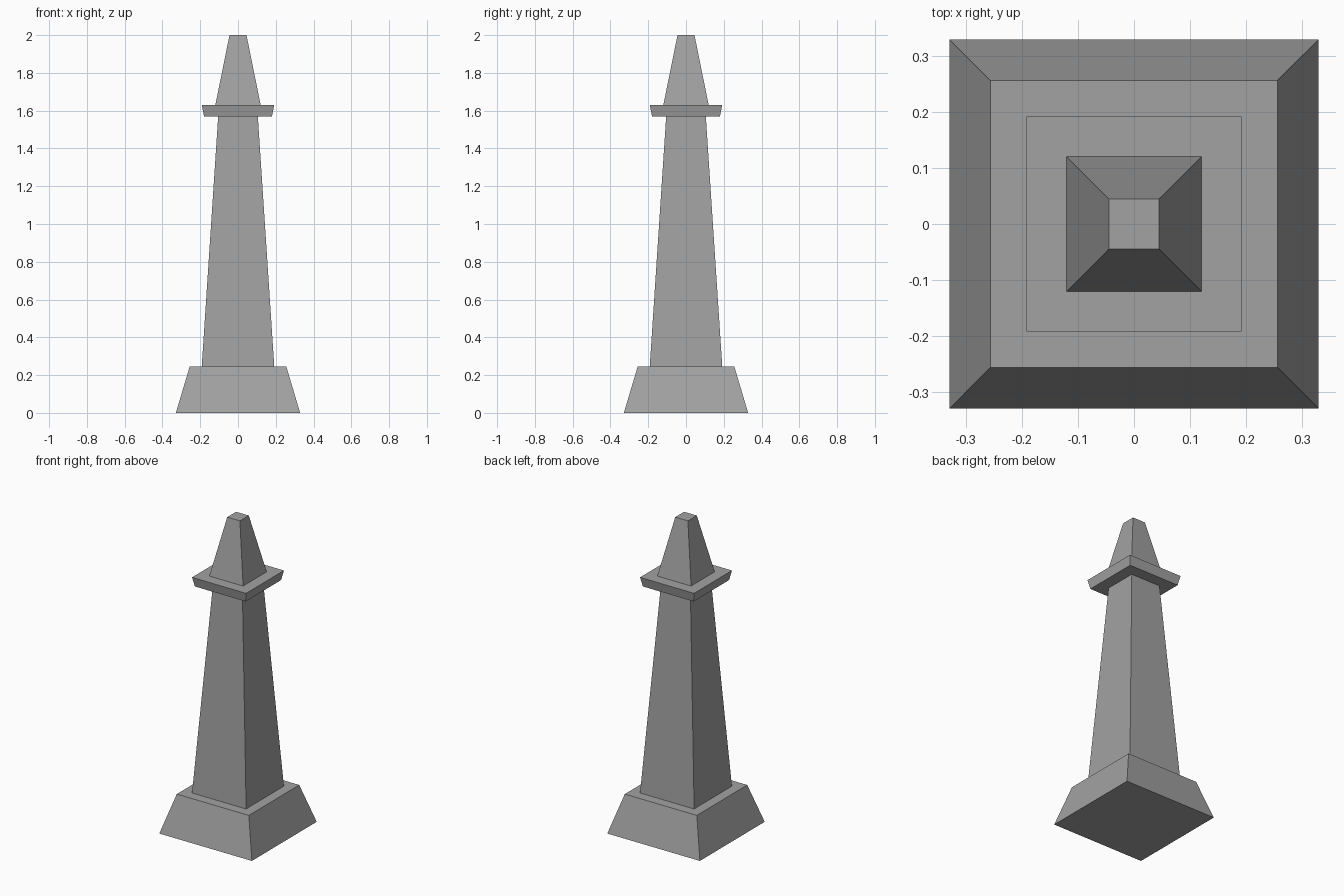
import bpy
import bmesh

cube = bpy.data.objects.get("Cube")
if cube:
    bpy.data.objects.remove(cube, do_unlink=True)

# Single stone colour
stone = bpy.data.materials.new("grey_stone")
stone.use_nodes = True
colour = (0.36, 0.36, 0.36, 1.0)
stone.diffuse_color = colour
stone.node_tree.nodes["Principled BSDF"].inputs["Base Color"].default_value = colour

CORNERS = [(-1, -1), (1, -1), (1, 1), (-1, 1)]


def square_loft(name, profile, cap_bottom=False, cap_top=False):
    """Join square rings given as (half width, height), from bottom to top."""
    bm = bmesh.new()
    rings = [[bm.verts.new((x * half, y * half, z)) for x, y in CORNERS]
             for half, z in profile]
    for low, high in zip(rings, rings[1:]):
        for i in range(4):
            j = (i + 1) % 4
            bm.faces.new((low[i], low[j], high[j], high[i]))
    if cap_bottom:
        bm.faces.new(rings[0][::-1])
    if cap_top:
        bm.faces.new(rings[-1])
    mesh = bpy.data.meshes.new(name)
    bm.to_mesh(mesh)
    bm.free()
    mesh.materials.append(stone)
    obj = bpy.data.objects.new(name, mesh)
    bpy.context.collection.objects.link(obj)
    return obj


# Heights and half widths where the parts meet
BASE_TOP, COLLAR_LOW, COLLAR_TOP = 0.245, 1.57, 1.63
SHAFT_FOOT, SHAFT_HEAD, SPIRE_FOOT = 0.192, 0.105, 0.12

# Sloped plinth with its ledge
square_loft("base", [(0.329, 0), (0.256, BASE_TOP), (SHAFT_FOOT, BASE_TOP)],
            cap_bottom=True)

# Tapering shaft
square_loft("shaft", [(SHAFT_FOOT, BASE_TOP), (SHAFT_HEAD, COLLAR_LOW)])

# Overhanging collar
square_loft("collar", [(SHAFT_HEAD, COLLAR_LOW), (0.18, COLLAR_LOW),
                       (0.192, COLLAR_TOP), (SPIRE_FOOT, COLLAR_TOP)])

# Blunt spire
square_loft("spire", [(SPIRE_FOOT, COLLAR_TOP), (0.045, 2.0)], cap_top=True)
